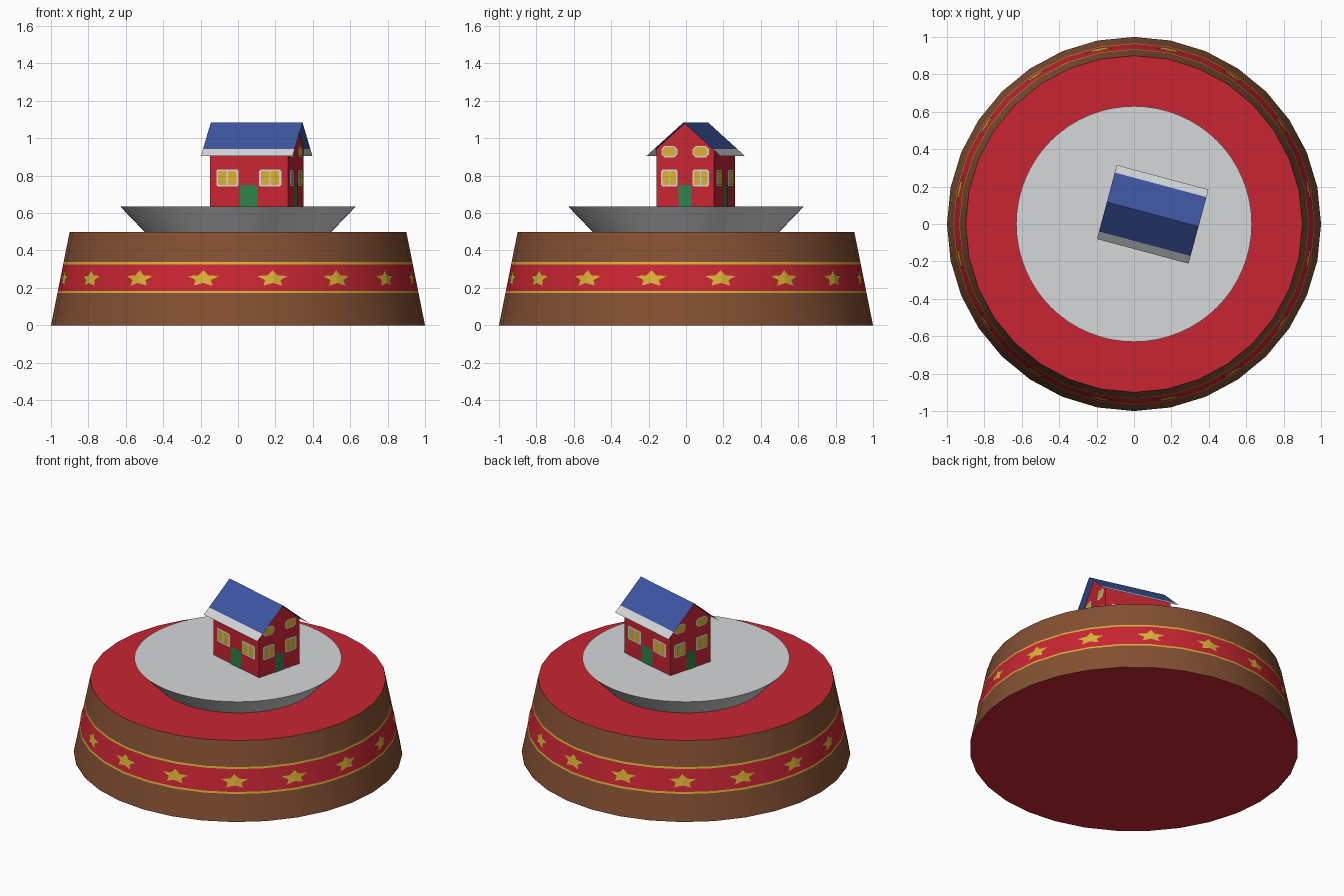
import bpy, bmesh, math
from mathutils import Matrix, Vector

cube = bpy.data.objects.get("Cube")
if cube:
    bpy.data.objects.remove(cube, do_unlink=True)


def material(name, rgb):
    lin = [((c / 255 + 0.055) / 1.055) ** 2.4 for c in rgb] + [1.0]
    m = bpy.data.materials.new(name)
    m.use_nodes = True
    m.diffuse_color = lin
    bsdf = m.node_tree.nodes["Principled BSDF"]
    bsdf.inputs["Base Color"].default_value = lin
    bsdf.inputs["Roughness"].default_value = 0.8
    return m


RED = material("red", (200, 37, 50))
BROWN = material("brown", (132, 80, 51))
GOLD = material("gold", (218, 178, 54))
SNOW = material("snow grey", (213, 215, 217))
BLUE = material("roof blue", (62, 86, 162))
GREEN = material("door green", (48, 130, 75))


def build(name, verts, faces, mats, face_mats=None, smooth=False, matrix=None, recalc=False):
    mesh = bpy.data.meshes.new(name)
    mesh.from_pydata(verts, [], faces)
    for m in mats:
        mesh.materials.append(m)
    if face_mats:
        for p, i in zip(mesh.polygons, face_mats):
            p.material_index = i
    if recalc:
        bm = bmesh.new()
        bm.from_mesh(mesh)
        bmesh.ops.recalc_face_normals(bm, faces=bm.faces)
        bm.to_mesh(mesh)
        bm.free()
    ob = bpy.data.objects.new(name, mesh)
    bpy.context.collection.objects.link(ob)
    if matrix:
        ob.matrix_world = matrix
    if smooth:
        bpy.ops.object.select_all(action='DESELECT')
        ob.select_set(True)
        bpy.context.view_layer.objects.active = ob
        bpy.ops.object.shade_smooth_by_angle(angle=math.radians(30))
    return ob


def lathe(name, rings, sides, mats, bands, bottom, top):
    """Closed stack of (radius, z) rings; bands gives the material of each wall."""
    verts, faces, fm = [], [], []
    for r, z in rings:
        for i in range(sides):
            a = math.tau * i / sides
            verts.append((r * math.cos(a), r * math.sin(a), z))
    for k, mat in enumerate(bands):
        for i in range(sides):
            j = (i + 1) % sides
            faces.append((k * sides + i, k * sides + j, (k + 1) * sides + j, (k + 1) * sides + i))
            fm.append(mat)
    last = (len(rings) - 1) * sides
    faces += [tuple(reversed(range(sides))), tuple(range(last, last + sides))]
    fm += [bottom, top]
    return build(name, verts, faces, mats, fm, smooth=True)


# Round tapered base with a red band between gold lines
SIDES = 32


def base_radius(z):
    return 1.0 - 0.2 * z


levels = [0, 0.172, 0.184, 0.325, 0.337, 0.5]
lathe("base", [(base_radius(z), z) for z in levels], SIDES,
      [BROWN, RED, GOLD], [0, 2, 1, 2, 0], 1, 1)

# Flared snow platform
lathe("snow_platform", [(0.5, 0.5), (0.63, 0.635)], 64, [SNOW], [0], 0, 0)

# Sixteen stars folded over the edges of the base
step = math.tau / SIDES
half = []
for k in range(6):
    r = 1.0 if k % 2 == 0 else 0.5
    a = math.pi * k / 5
    half.append((0.088 * r * math.sin(a), 0.249 + 0.046 * r * math.cos(a)))
verts, faces = [], []
for n in range(SIDES // 2):
    centre = step * (2 * n + 1)
    for side in (1, -1):
        start = len(verts)
        # Walk along the flat side that leaves the folded edge
        for t, z in half:
            r = base_radius(z) + 0.004
            edge = Vector((math.cos(centre), math.sin(centre), 0)) * r
            nxt = centre + side * step
            along = (Vector((math.cos(nxt), math.sin(nxt), 0)) * r - edge).normalized()
            verts.append(edge + along * t + Vector((0, 0, z)))
        ids = list(range(start, start + 6))
        faces.append(ids[::-1] if side > 0 else ids)
build("star_band", verts, faces, [GOLD])

# House placement
HOUSE = Matrix.Translation((0.1, 0.052, 0)) @ Matrix.Rotation(math.radians(-15), 4, 'Z')
L, W = 0.217, 0.16
FLOOR, RIDGE, EAVE, RUN = 0.635, 1.085, 0.905, 0.205


def roof_z(y):
    return RIDGE - (RIDGE - EAVE) * abs(y) / RUN


# Walls with pointed gables
profile = [(-W, FLOOR), (W, FLOOR), (W, roof_z(W) - 0.003), (0, RIDGE - 0.003), (-W, roof_z(W) - 0.003)]
verts = [(x, y, z) for x in (-L, L) for y, z in profile]
build("house_walls", verts,
      [(4, 3, 2, 1, 0), (5, 6, 7, 8, 9), (0, 5, 9, 4), (1, 2, 7, 6)],
      [RED], matrix=HOUSE)

# Thin roof with snow along the eaves
rows = [-RUN, -0.163, 0, 0.163, RUN]
verts = [(x, y, roof_z(y)) for y in rows for x in (-0.2535, 0.2535)]
build("roof", verts, [(2 * i, 2 * i + 1, 2 * i + 3, 2 * i + 2) for i in range(4)],
      [BLUE, SNOW], [1, 0, 0, 1], matrix=HOUSE)


def plate(name, polys, depth, mat, turn):
    """Flat polygons of (across, height) lying just off a wall."""
    verts, faces = [], []
    for poly in polys:
        faces.append(range(len(verts), len(verts) + len(poly)))
        verts += [(u, -depth, z) for u, z in poly]
    build(name, verts, [tuple(f) for f in faces], [mat],
          matrix=HOUSE @ Matrix.Rotation(turn, 4, 'Z'))


def rect(u, z, w, h, c=0.0):
    """Rectangle about (u, z) with corners cut by c."""
    a, b = w / 2, h / 2
    if c == 0:
        return [(u - a, z - b), (u + a, z - b), (u + a, z + b), (u - a, z + b)]
    return [(u - a + c, z - b), (u + a - c, z - b), (u + a, z - b + c), (u + a, z + b - c),
            (u + a - c, z + b), (u - a + c, z + b), (u - a, z + b - c), (u - a, z - b + c)]


# Doors and windows on all four walls
for i, side in enumerate(("front", "left", "back", "right")):
    gable = i % 2 == 1
    s = 0.735 if gable else 1.0
    d = L if gable else W
    turn = i * math.pi / 2
    plate(side + "_door", [rect(0, FLOOR + 0.058, 0.098 * s, 0.116)], d + 0.003, GREEN, turn)
    frames, panes = [], []
    for sx in (-1, 1):
        u = sx * 0.118 * s
        frames.append(rect(u, 0.787, 0.124 * s, 0.09, 0.008))
        for p in (-1, 1):
            panes.append(rect(u + p * 0.027 * s, 0.787, 0.047 * s, 0.074, 0.005))
        if gable:
            frames.append(rect(u, 0.928, 0.09, 0.06, 0.017))
            panes.append(rect(u, 0.928, 0.078, 0.048, 0.014))
    plate(side + "_window_frames", frames, d + 0.003, SNOW, turn)
    plate(side + "_window_panes", panes, d + 0.006, GOLD, turn)
